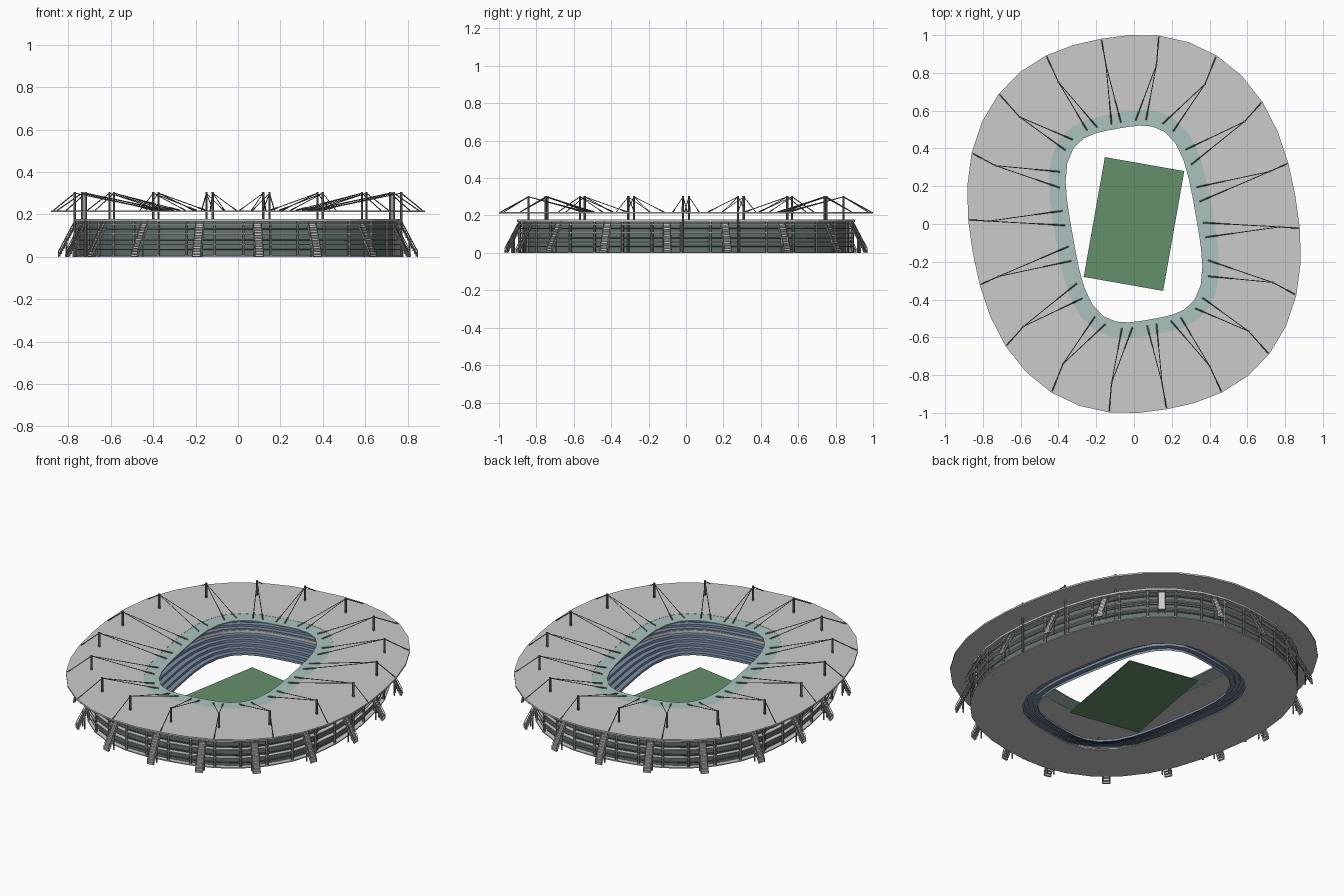
import bpy, bmesh, math
from mathutils import Matrix, Vector

if "Cube" in bpy.data.objects:
    bpy.data.objects.remove(bpy.data.objects["Cube"])

SEG = 36
TILT = Matrix.Rotation(math.radians(10), 4, 'Z')


def material(name, r, g, b):
    m = bpy.data.materials.new(name)
    m.diffuse_color = (r, g, b, 1)
    m.use_nodes = True
    m.node_tree.nodes["Principled BSDF"].inputs["Base Color"].default_value = m.diffuse_color
    return m


SEAT = material("seat_blue", .20, .27, .38)
GRASS = material("grass_green", .13, .28, .15)
TEAL = material("teal_glazing", .40, .55, .53)
GLASS = material("dark_glass", .13, .17, .17)
STEEL = material("dark_steel", .16, .17, .17)
FRAME = material("frame_grey", .28, .29, .29)


def ring(s):
    """Rounded oval between the roof opening (s=0) and the roof edge (s=1)."""
    return (.33 + .537 * s, .512 + .484 * s, 2.35 + 1.15 * (1 - s) ** 2)


def point(oval, deg, z):
    a, b, n = oval
    c, d = math.cos(math.radians(deg)), math.sin(math.radians(deg))
    k = (abs(c) ** n + abs(d) ** n) ** (-1 / n)
    return TILT @ Vector((a * c * k, b * d * k, z))


def finish(name, bm, mat=None):
    me = bpy.data.meshes.new(name)
    bm.to_mesh(me)
    bm.free()
    ob = bpy.data.objects.new(name, me)
    bpy.context.collection.objects.link(ob)
    if mat:
        me.materials.append(mat)
    return ob


def loft(name, profile, mat=None, closed=True):
    """Sweep a profile of (s, z) points around the oval."""
    bm = bmesh.new()
    loops = [[bm.verts.new(point(ring(s), i * 360 / SEG, z)) for i in range(SEG)]
             for s, z in profile]
    pairs = list(zip(loops, loops[1:]))
    if closed:
        pairs.append((loops[-1], loops[0]))
    for p, q in pairs:
        for i in range(SEG):
            j = (i + 1) % SEG
            bm.faces.new((p[i], p[j], q[j], q[i]))
    bmesh.ops.recalc_face_normals(bm, faces=bm.faces)
    return finish(name, bm, mat)


def slab(name, s0, s1, z0, z1, mat=None):
    return loft(name, [(s0, z0), (s1, z0), (s1, z1), (s0, z1)], mat)


def beam(bm, p, q, r, sides=6):
    d = q - p
    m = Matrix.Translation((p + q) / 2) @ d.to_track_quat('Z', 'Y').to_matrix().to_4x4()
    bmesh.ops.create_cone(bm, cap_ends=True, segments=sides, radius1=r, radius2=r,
                          depth=d.length, matrix=m)


def box(bm, centre, out, size):
    side = Vector((-out.y, out.x, 0))
    m = Matrix((out, side, Vector((0, 0, 1)))).transposed().to_4x4()
    m = Matrix.Translation(centre) @ m @ Matrix.Diagonal((*size, 1))
    bmesh.ops.create_cube(bm, size=1, matrix=m)


def outward(oval, deg):
    t = point(oval, deg + 1, 0) - point(oval, deg - 1, 0)
    return Vector((t.y, -t.x, 0)).normalized()


# Pitch, turned the other way from the bowl
bm = bmesh.new()
bmesh.ops.create_cube(bm, size=1, matrix=Matrix.Translation((0, 0, .003))
                      @ Matrix.Rotation(math.radians(-10), 4, 'Z')
                      @ Matrix.Diagonal((.427, .644, .006, 1)))
finish("pitch", bm, GRASS)

# Base plate, outer floors and top rim
slab("base_plate", .19, .79, 0, .006)
for k, z in enumerate((.055, .105, .15)):
    slab(f"concourse_floor_{k + 1}", .70, .785, z, z + .006)
slab("top_rim", .72, .80, .166, .178)
slab("facade_wall", .715, .735, .006, .166, GLASS)


# Stepped seating tiers
def tier(name, s0, s1, z0, z1, rows):
    prof = []
    for i in range(rows):
        s, z = s0 + (s1 - s0) * i / rows, z0 + (z1 - z0) * i / rows
        prof += [(s, z), (s, z + (z1 - z0) / rows)]
    prof.append((s1, z1))
    loft(name, prof, SEAT, closed=False)


tier("lower_seating", .03, .30, .004, .075, 5)
loft("tier_wall", [(.30, .075), (.30, .092), (.308, .092), (.308, .075)])
tier("upper_seating", .308, .72, .088, .168, 7)

# Roof: solid outer ring and glazed inner ring
slab("roof", .17, 1, .210, .219)
slab("roof_glazing", 0, .17, .211, .218, TEAL)

# Facade columns and thin rails
bm = bmesh.new()
for i in range(SEG):
    a = i * 10
    beam(bm, point(ring(.775), a, 0), point(ring(.775), a, .17), .007)
    for z in (.035, .08, .13):
        beam(bm, point(ring(.785), a, z), point(ring(.785), a + 10, z), .0025, 4)
finish("facade_columns", bm, FRAME)

# Masts with one back stay and two front stays
masts, stays = bmesh.new(), bmesh.new()
hub, edge, front = (.765, .855, 2.08), ring(.985), ring(.06)
for i in range(18):
    a = 10 + 20 * i
    top = point(hub, a, .300)
    beam(masts, point(hub, a, 0), point(hub, a, .305), .006)
    beam(stays, top, point(edge, a, .219), .0028, 4)
    for da in (-4, 4):
        end = point(front, a + da, .219)
        beam(stays, top, end, .0022, 4)
        # Thicker anchor at the foot of each stay
        beam(stays, end, end.lerp(top, .16), .0038, 4)
finish("roof_masts", masts, STEEL)
finish("roof_stays", stays, STEEL)

# Outer staircases leaning on the facade
stairs, frames = bmesh.new(), bmesh.new()
base = ring(.785)
STEPS, RUN, RISE = 12, .078, .15
for i in range(18):
    a = 5 + 20 * i
    o = outward(base, a)
    side = Vector((-o.y, o.x, 0))
    p = point(base, a, 0)
    for k in range(STEPS):
        f = (k + .5) / STEPS
        box(stairs, p + o * RUN * f + Vector((0, 0, RISE * (1 - f))), o,
            (.012, .036, RISE / STEPS * .8))
    for sgn in (-1, 1):
        e = p + side * sgn * .019
        up = Vector((0, 0, 1))
        # Stringer, handrail and posts
        beam(frames, e + up * RISE, e + o * RUN + up * .004, .004, 4)
        beam(frames, e + up * (RISE + .022), e + o * RUN + up * .026, .002, 4)
        beam(frames, e + o * .04, e + o * .04 + up * .09, .004)
        beam(frames, e + o * RUN, e + o * RUN + up * .026, .002, 4)
finish("stair_steps", stairs)
finish("stair_frames", frames, FRAME)
